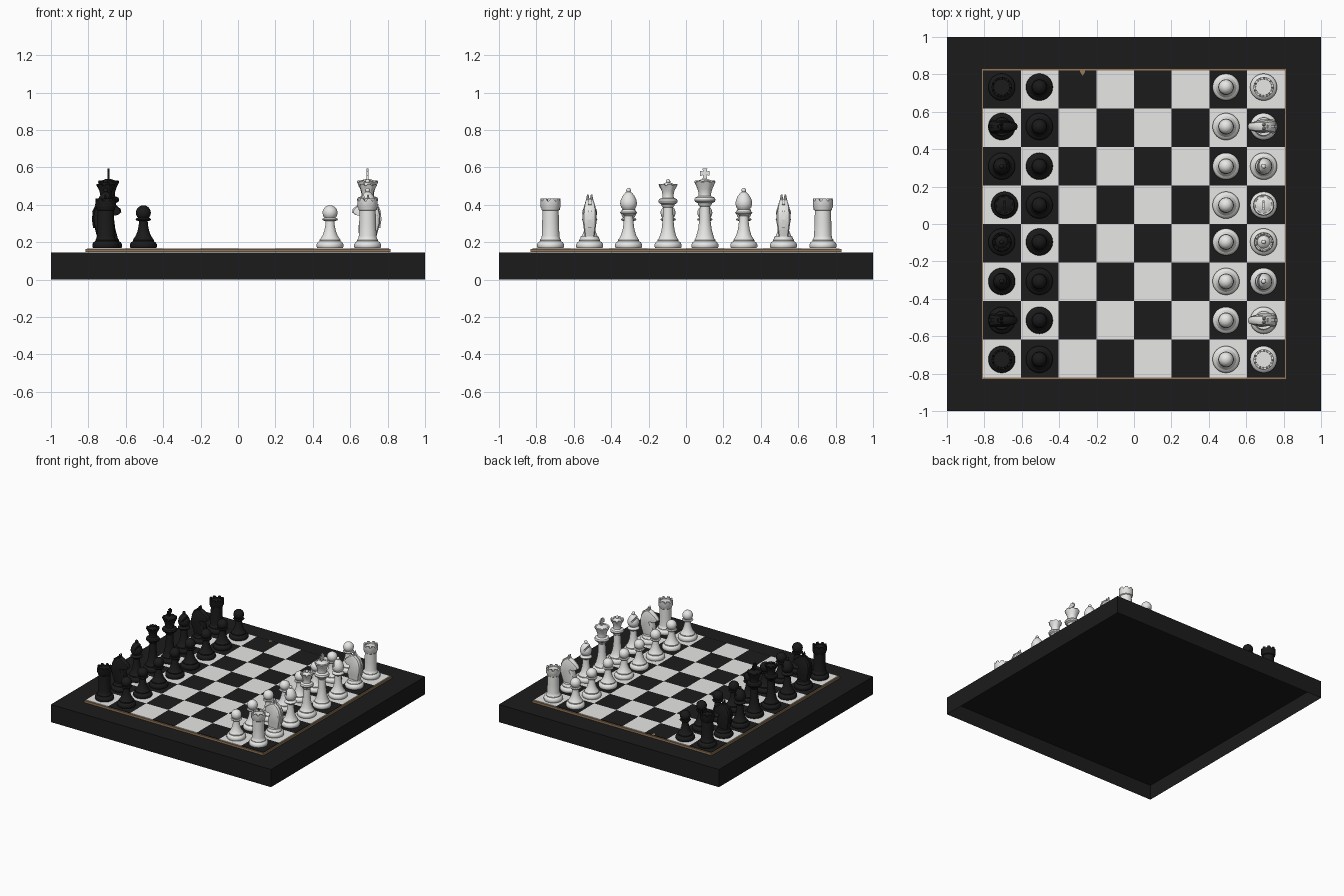
import bpy, bmesh, math
from mathutils import Matrix, Vector

if "Cube" in bpy.data.objects:
    bpy.data.objects.remove(bpy.data.objects["Cube"])


def material(name, *rgb):
    m = bpy.data.materials.new(name)
    m.diffuse_color = (*rgb, 1)
    m.use_nodes = True
    m.node_tree.nodes["Principled BSDF"].inputs["Base Color"].default_value = m.diffuse_color
    return m


FRAME = material("frame_black", .0112, .0112, .0112)
DARK = material("dark_square", .0112, .0112, .0112)
LIGHT = material("light_square", .8, .8, .79)
TRIM = material("brown_trim", .3, .19, .1)
BLACK = material("black_piece", .0105, .0105, .0105)
WHITE = material("white_piece", .8, .8, .79)


def new_object(name, mesh, mats=()):
    for m in mats:
        mesh.materials.append(m)
    ob = bpy.data.objects.new(name, mesh)
    bpy.context.collection.objects.link(ob)
    return ob


def to_mesh(bm, name, smooth=False):
    me = bpy.data.meshes.new(name)
    bmesh.ops.recalc_face_normals(bm, faces=bm.faces)
    bm.to_mesh(me)
    bm.free()
    if smooth:
        me.shade_smooth()
        me.set_sharp_from_angle(angle=math.radians(35))
    return me


def box(bm, centre, size):
    mat = Matrix.Translation(centre) @ Matrix.Diagonal((*size, 1))
    return bmesh.ops.create_cube(bm, size=1, matrix=mat)["verts"]


def lathe(bm, profile, segs=40, rims=(), teeth=8, depth=0.0):
    """Spin (radius, z) points; rings listed in rims get notches."""
    rings = []
    for i, (r, z) in enumerate(profile):
        ring = []
        for s in range(segs):
            a = 2 * math.pi * s / segs
            low = i in rims and (s * teeth / segs) % 1 >= .55
            ring.append(bm.verts.new((r * math.cos(a), r * math.sin(a), z - depth * low)))
        rings.append(ring)
    for a, b in zip(rings, rings[1:]):
        for s in range(segs):
            t = (s + 1) % segs
            bm.faces.new((a[s], a[t], b[t], b[s]))
    bmesh.ops.remove_doubles(bm, verts=bm.verts, dist=1e-5)


def ball(r, z, start=-60, end=90, steps=9):
    """Profile points of a ball, bottom to top."""
    out = []
    for i in range(steps + 1):
        a = math.radians(start + (end - start) * i / steps)
        out.append((r * max(0, math.cos(a)) if i < steps or end < 90 else 0, z + r * math.sin(a)))
    return out


# Board: hollow frame with a recessed underside, trim plate and checkered squares
bm = bmesh.new()
box(bm, (0, 0, .0725), (2, 2, .145))
bmesh.ops.recalc_face_normals(bm, faces=bm.faces)
bmesh.ops.delete(bm, geom=[f for f in bm.faces if f.normal.z < -.5], context="FACES_ONLY")
under = [bm.verts.new((x, y, .123)) for x, y in ((-1, -1), (-1, 1), (1, 1), (1, -1))]
bm.faces.new(under)
me = bpy.data.meshes.new("frame")
bm.to_mesh(me)
bm.free()
new_object("frame", me, [FRAME])

bm = bmesh.new()
box(bm, (0, 0, .1545), (1.632, 1.664, .017))
new_object("trim_plate", to_mesh(bm, "trim_plate"), [TRIM])

bm = bmesh.new()
bmesh.ops.create_grid(bm, x_segments=8, y_segments=8, size=1,
                      matrix=Matrix.Translation((0, 0, .167)) @ Matrix.Diagonal((.806, .822, 1, 1)))
for f in bm.faces:
    c = f.calc_center_median()
    f.material_index = (math.floor(c.x / .2015) + math.floor(c.y / .2055)) % 2
me = bpy.data.meshes.new("squares")
bm.to_mesh(me)
bm.free()
squares = new_object("squares", me, [LIGHT, DARK])
sol = squares.modifiers.new("thickness", "SOLIDIFY")
sol.thickness, sol.offset = .004, -1

# Small brown chip at the back edge of the trim
bm = bmesh.new()
chip = [bm.verts.new((x, y, .1685)) for x, y in
        ((-.289, .826), (-.287, .81), (-.275, .792), (-.263, .81), (-.261, .826))]
bm.faces.new(chip)
new_object("trim_chip", to_mesh(bm, "trim_chip"), [TRIM])

# Piece profiles share one turned foot
FOOT = [(0, .168), (.068, .168), (.072, .175), (.072, .188), (.066, .199), (.056, .205),
        (.056, .212), (.05, .22)]


def pawn():
    bm = bmesh.new()
    lathe(bm, FOOT + [(.04, .236), (.031, .26), (.025, .29), (.023, .312), (.038, .316),
                      (.042, .322), (.036, .328)] + ball(.04, .357, -48))
    return bm


def rook():
    bm = bmesh.new()
    lathe(bm, FOOT + [(.047, .234), (.045, .3), (.043, .368), (.049, .373), (.049, .38),
                      (.054, .388), (.054, .434), (.042, .434), (.042, .416), (0, .416)],
          rims=(14, 15), depth=.015)
    return bm


def bishop():
    bm = bmesh.new()
    lathe(bm, FOOT + [(.04, .238), (.031, .27), (.026, .31), (.024, .34), (.03, .348),
                      (.044, .353), (.046, .36), (.036, .367), (.03, .374), (.04, .386),
                      (.045, .405), (.042, .425), (.032, .447), (.018, .464), (.01, .469)]
          + ball(.013, .477, -35, steps=6))
    # Slanted slot in the mitre
    body = new_object("bishop_body", to_mesh(bm, "bishop_body"))
    cb = bmesh.new()
    box(cb, (0, 0, 0), (.01, .2, .06))
    cutter = new_object("slot_cutter", to_mesh(cb, "slot_cutter"))
    cutter.matrix_world = Matrix.Translation((.026, 0, .445)) @ Matrix.Rotation(.55, 4, "Y")
    cutter.hide_render = True
    mod = body.modifiers.new("slot", "BOOLEAN")
    mod.operation, mod.object, mod.solver = "DIFFERENCE", cutter, "EXACT"
    bpy.context.view_layer.update()
    out = bmesh.new()
    out.from_object(body, bpy.context.evaluated_depsgraph_get())
    bpy.data.objects.remove(body)
    bpy.data.objects.remove(cutter)
    return out


def queen():
    bm = bmesh.new()
    lathe(bm, FOOT + [(.042, .238), (.034, .27), (.029, .32), (.026, .385), (.034, .395),
                      (.036, .402), (.049, .41), (.052, .42), (.047, .43), (.031, .437),
                      (.029, .45), (.034, .475), (.05, .512), (.042, .512), (.034, .5),
                      (.026, .512), (.01, .52)] + ball(.012, .525, -30, steps=6),
          rims=(20, 21), depth=.01)
    return bm


def king():
    bm = bmesh.new()
    lathe(bm, FOOT + [(.045, .238), (.036, .27), (.03, .32), (.027, .39), (.036, .4),
                      (.038, .408), (.053, .416), (.057, .426), (.052, .438), (.034, .446),
                      (.033, .46), (.04, .485), (.056, .524), (.052, .53), (.044, .524),
                      (.03, .532), (.012, .537), (0, .537)], rims=(20, 21), depth=.006)
    # Cross finial with flared arms
    for turn in range(4):
        m = Matrix.Translation((0, 0, .568)) @ Matrix.Rotation(turn * math.pi / 2, 4, "X")
        reach = .034 if turn == 2 else .025
        for v in box(bm, (0, 0, reach / 2), (.01, .014, reach)):
            if v.co.z > .001:
                v.co.y *= 1.9
            v.co = m @ v.co
    return bm


HORSE = [(-.046, .225), (-.056, .26), (-.066, .3), (-.068, .345), (-.058, .385), (-.036, .415),
         (-.006, .432), (.022, .424), (.052, .402), (.08, .378), (.084, .36), (.066, .346),
         (.04, .354), (.024, .346), (.036, .318), (.05, .286), (.05, .255), (.042, .225)]


def knight():
    bm = bmesh.new()
    lathe(bm, FOOT + [(.048, .23), (0, .23)])
    # Head and neck lofted sideways from one outline
    layers = []
    for y, k in ((-.038, .74), (-.03, .92), (-.012, .99), (.012, .99), (.03, .92), (.038, .74)):
        layers.append([bm.verts.new((-.004 + (u + .004) * k,
                                     y * (1 - 6 * max(0, u - .02)) * (1 - 30 * (z - .33) ** 2),
                                     .33 + (z - .33) * k if z > .24 else z)) for u, z in HORSE])
    for a, b in zip(layers, layers[1:]):
        for i in range(len(a)):
            j = (i + 1) % len(a)
            bm.faces.new((a[i], a[j], b[j], b[i]))
    bm.faces.new(layers[0])
    bm.faces.new(layers[-1])
    # Stepped mane along the back of the neck, and ears
    for u, z, t in ((-.061, .3, -.15), (-.062, .342, .1), (-.054, .378, .45), (-.034, .408, .9)):
        m = Matrix.Translation((u, 0, z)) @ Matrix.Rotation(t, 4, "Y") @ Matrix.Diagonal((.02, .018, .046, 1))
        bmesh.ops.create_cube(bm, size=1, matrix=m)
    for side in (-1, 1):
        bmesh.ops.create_cone(bm, cap_ends=True, segments=10, radius1=.012, radius2=.004, depth=.04,
                              matrix=Matrix.Translation((-.002, side * .01, .434)))
    return bm


# Meshes for both colours, then placement on the board
BUILDERS = dict(pawn=pawn, rook=rook, knight=knight, bishop=bishop, queen=queen, king=king)
ROW = ["rook", "knight", "bishop", "queen", "king", "bishop", "knight", "rook"]
ROW_Y = [-.724, -.515, -.307, -.096, .101, .309, .521, .732]
meshes = {}
for kind, build in BUILDERS.items():
    base = to_mesh(build(), kind, smooth=True)
    for colour, mat in (("black", BLACK), ("white", WHITE)):
        me = base.copy()
        me.name = f"{colour}_{kind}"
        me.materials.clear()
        me.materials.append(mat)
        meshes[colour, kind] = me

for colour, back_x, pawn_x, turn in (("black", -.707, -.506, 0), ("white", .693, .492, math.pi)):
    for i, (kind, y) in enumerate(zip(ROW, ROW_Y)):
        for k, x in ((kind, back_x), ("pawn", pawn_x)):
            ob = new_object(f"{colour}_{k}_{i + 1}", meshes[colour, k])
            ob.location = Vector((-.692 if (colour, k) == ("black", "king") else x, y, 0))
            ob.rotation_euler.z = turn
